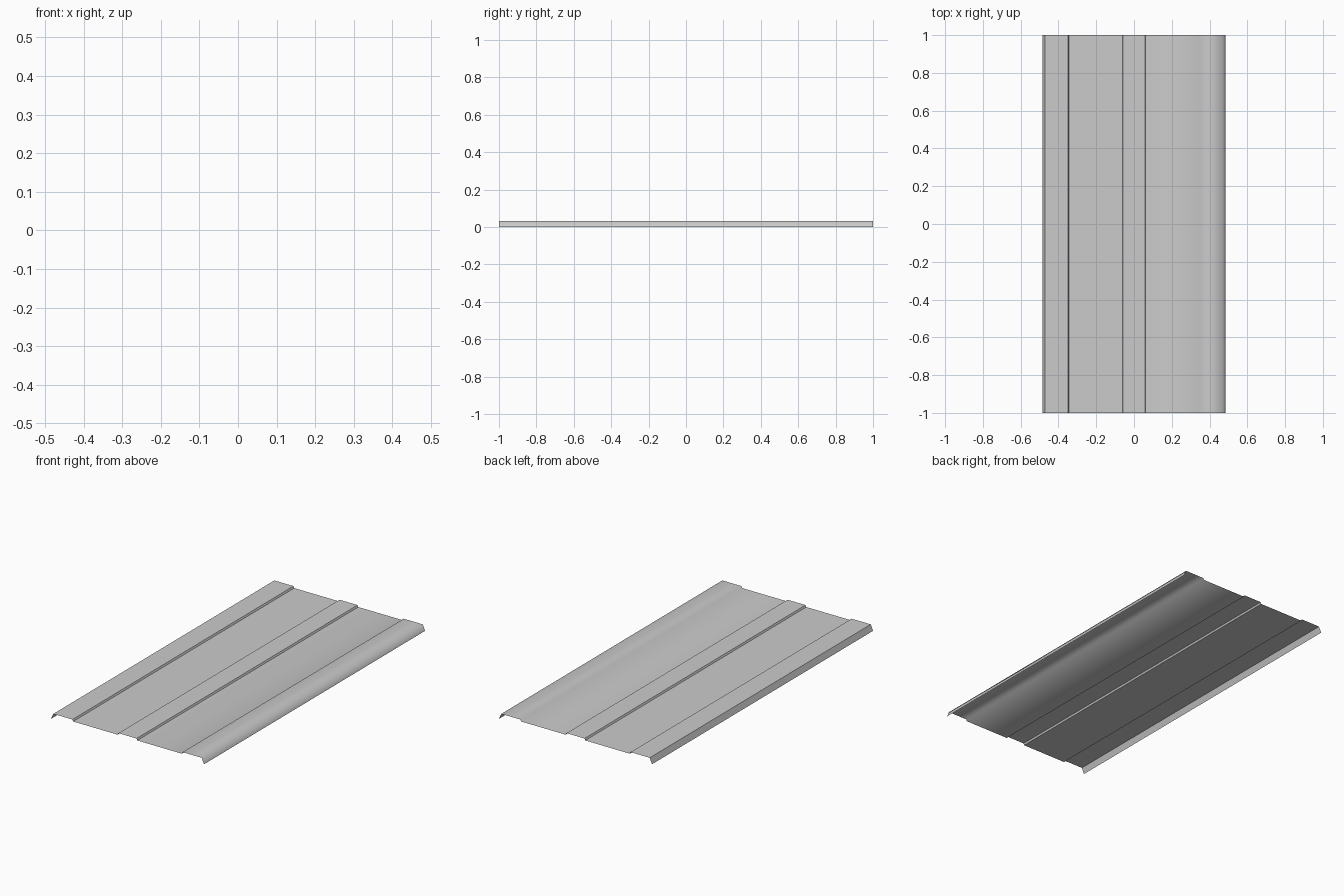
import bpy, bmesh

if "Cube" in bpy.data.objects:
    bpy.data.objects.remove(bpy.data.objects["Cube"])

TOP, LOW = 0.033, 0.023   # rib height and pan height

# Half cross-section of the folded sheet, from centre rib to edge flange
half = [(0.057, TOP), (0.062, LOW), (0.344, LOW), (0.349, TOP),
        (0.470, TOP), (0.485, 0.0)]
profile = [(-x, z) for x, z in reversed(half)] + half


def extruded_sheet(name, points, length):
    bm = bmesh.new()
    front = [bm.verts.new((x, -length / 2, z)) for x, z in points]
    back = [bm.verts.new((x, length / 2, z)) for x, z in points]
    for i in range(len(points) - 1):
        face = bm.faces.new((front[i], front[i + 1], back[i + 1], back[i]))
        # the right-hand pan, rib and flange are smooth shaded
        face.smooth = points[i][0] > 0.06
    # keep the folds crisp outside the smooth zone
    for e in bm.edges:
        e.smooth = e.verts[0].co.x > 0.2
    mesh = bpy.data.meshes.new(name)
    bm.to_mesh(mesh)
    bm.free()
    obj = bpy.data.objects.new(name, mesh)
    bpy.context.collection.objects.link(obj)
    return obj


# Thin ribbed metal panel
extruded_sheet("ribbed_sheet_panel", profile, 2.0)
